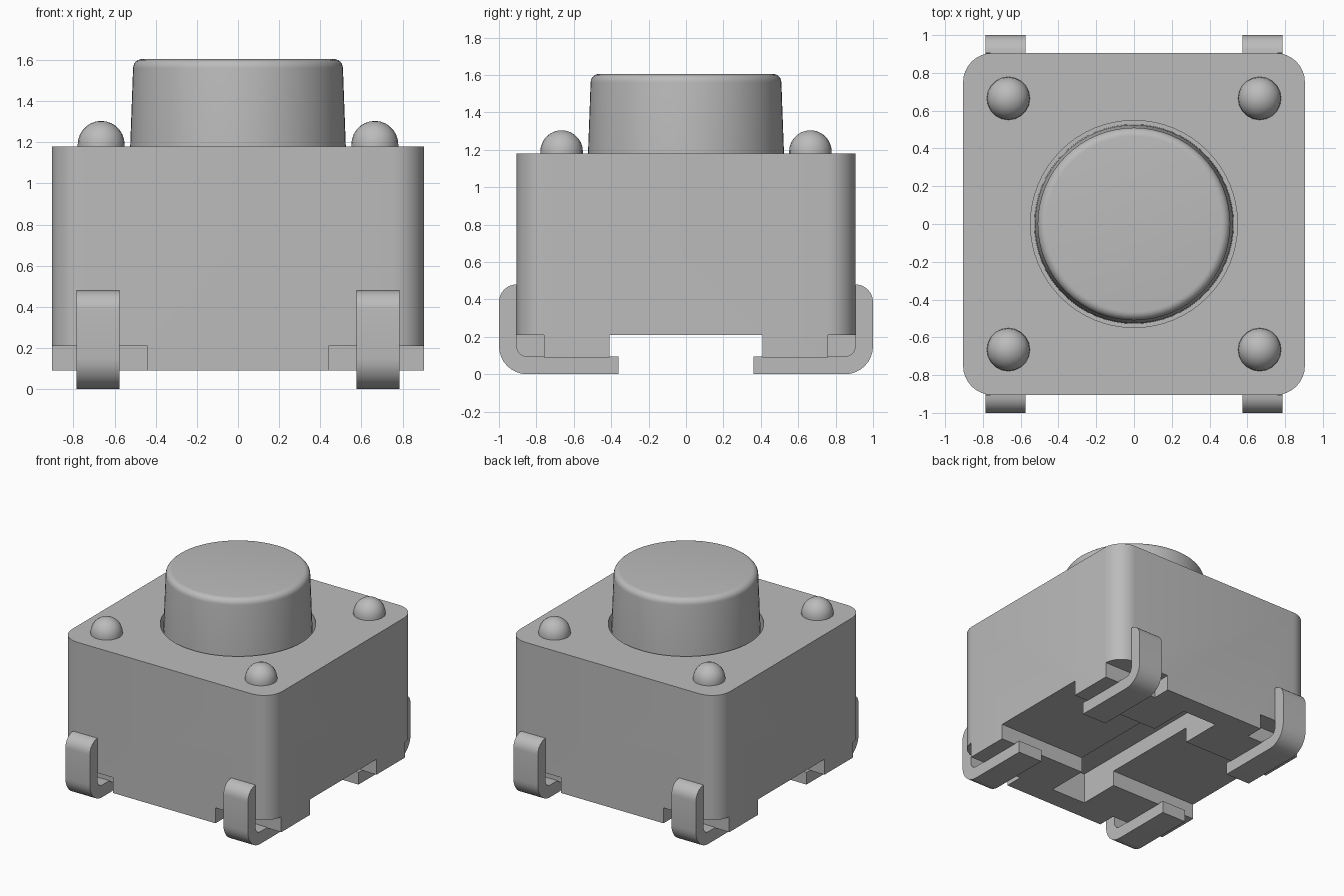
import bpy, bmesh, math

old = bpy.data.objects.get("Cube")
if old:
    bpy.data.objects.remove(old, do_unlink=True)

# One flat grey for everything
grey = bpy.data.materials.new("plain grey")
grey.use_nodes = True
COLOUR = (0.5, 0.5, 0.5, 1.0)
grey.diffuse_color = COLOUR
grey.node_tree.nodes["Principled BSDF"].inputs["Base Color"].default_value = COLOUR


def make_object(name, bm):
    bmesh.ops.recalc_face_normals(bm, faces=bm.faces)
    mesh = bpy.data.meshes.new(name)
    bm.to_mesh(mesh)
    bm.free()
    obj = bpy.data.objects.new(name, mesh)
    bpy.context.collection.objects.link(obj)
    mesh.materials.append(grey)
    return obj


def smooth(obj, degrees=35):
    bpy.ops.object.select_all(action='DESELECT')
    obj.select_set(True)
    bpy.context.view_layer.objects.active = obj
    bpy.ops.object.shade_smooth_by_angle(angle=math.radians(degrees))


def arc(cx, cy, r, start, end, steps=8):
    """Points on an arc, angles in degrees."""
    angles = [math.radians(start + (end - start) * i / steps) for i in range(steps + 1)]
    return [(cx + r * math.cos(a), cy + r * math.sin(a)) for a in angles]


def prism(name, points, offset):
    """Extrude a closed outline of 3D points by an offset vector."""
    bm = bmesh.new()
    face = bm.faces.new([bm.verts.new(p) for p in points])
    side = bmesh.ops.extrude_face_region(bm, geom=[face])
    verts = [v for v in side["geom"] if isinstance(v, bmesh.types.BMVert)]
    bmesh.ops.translate(bm, verts=verts, vec=offset)
    return make_object(name, bm)


def box(name, x0, x1, y0, y1, z0, z1):
    outline = [(x0, y0, z0), (x1, y0, z0), (x1, y1, z0), (x0, y1, z0)]
    return prism(name, outline, (0, 0, z1 - z0))


def lathe(name, profile, x=0, y=0, segments=64):
    """Spin an (r, z) profile that starts and ends on the axis."""
    bm = bmesh.new()
    verts = [bm.verts.new((r, 0, z)) for r, z in profile]
    edges = [bm.edges.new(pair) for pair in zip(verts, verts[1:])]
    bmesh.ops.spin(bm, geom=verts + edges, cent=(0, 0, 0), axis=(0, 0, 1),
                   angle=2 * math.pi, steps=segments)
    bmesh.ops.remove_doubles(bm, verts=bm.verts, dist=0.0005)
    bmesh.ops.translate(bm, verts=bm.verts, vec=(x, y, 0))
    return make_object(name, bm)


HALF, BOTTOM, TOP, STEP = 0.905, 0.09, 1.18, 0.21

# Housing: rounded square block
R = 0.155
C = HALF - R
outline = []
for cx, cy, a in ((C, C, 0), (-C, C, 90), (-C, -C, 180), (C, -C, 270)):
    outline += arc(cx, cy, R, a, a + 90)
housing = prism("housing", [(x, y, BOTTOM) for x, y in outline], (0, 0, TOP - BOTTOM))

# Cutters: button well, cross channel, centre groove and four lead notches
cutters = [
    lathe("well_cutter", [(0, 1.0), (0.548, 1.0), (0.548, 1.3), (0, 1.3)]),
    box("channel_cutter", -1.2, 1.2, -0.41, 0.41, -0.1, STEP),
    box("groove_cutter", -0.15, 0.15, -0.74, 0.74, -0.2, 0.33),
]
for sx in (-1, 1):
    for sy in (-1, 1):
        xs = sorted((sx * 0.44, sx * 1.2))
        ys = sorted((sy * 0.76, sy * 1.2))
        cutters.append(box("notch_cutter", *xs, *ys, -0.15, STEP))

for cutter in cutters:
    mod = housing.modifiers.new(cutter.name, 'BOOLEAN')
    mod.operation = 'DIFFERENCE'
    mod.solver = 'EXACT'
    mod.object = cutter
bpy.context.view_layer.objects.active = housing
housing.select_set(True)
for mod in list(housing.modifiers):
    bpy.ops.object.modifier_apply(modifier=mod.name)
for cutter in cutters:
    bpy.data.objects.remove(cutter, do_unlink=True)
smooth(housing)

# Push button: slightly tapered, rounded top edge
button_profile = [(0, 0.995), (0.528, 0.995), (0.524, TOP)]
button_profile += arc(0.465, 1.56, 0.045, 0, 90, 6) + [(0, 1.605)]
smooth(lathe("button", button_profile))

# Domed pegs on the top corners
dome = [(0, TOP - 0.02), (0.114, TOP - 0.02)] + arc(0, 1.19, 0.114, 0, 90, 7)
for sx in (-1, 1):
    for sy in (-1, 1):
        smooth(lathe("peg", dome, sx * 0.665, sy * 0.665, 20))

# Bent leads: curved top against the wall, foot tucked under the housing
lead = arc(0.905, 0.385, 0.095, 90, 0)
lead += arc(0.85, 0.15, 0.15, 0, -90)
lead += [(0.36, 0.0), (0.36, 0.095)]
lead += arc(0.85, 0.15, 0.055, -90, 0)
for sx in (-1, 1):
    for sy in (-1, 1):
        points = [(sx * 0.575, sy * y, z) for y, z in lead]
        smooth(prism("lead", points, (sx * 0.21, 0, 0)))
